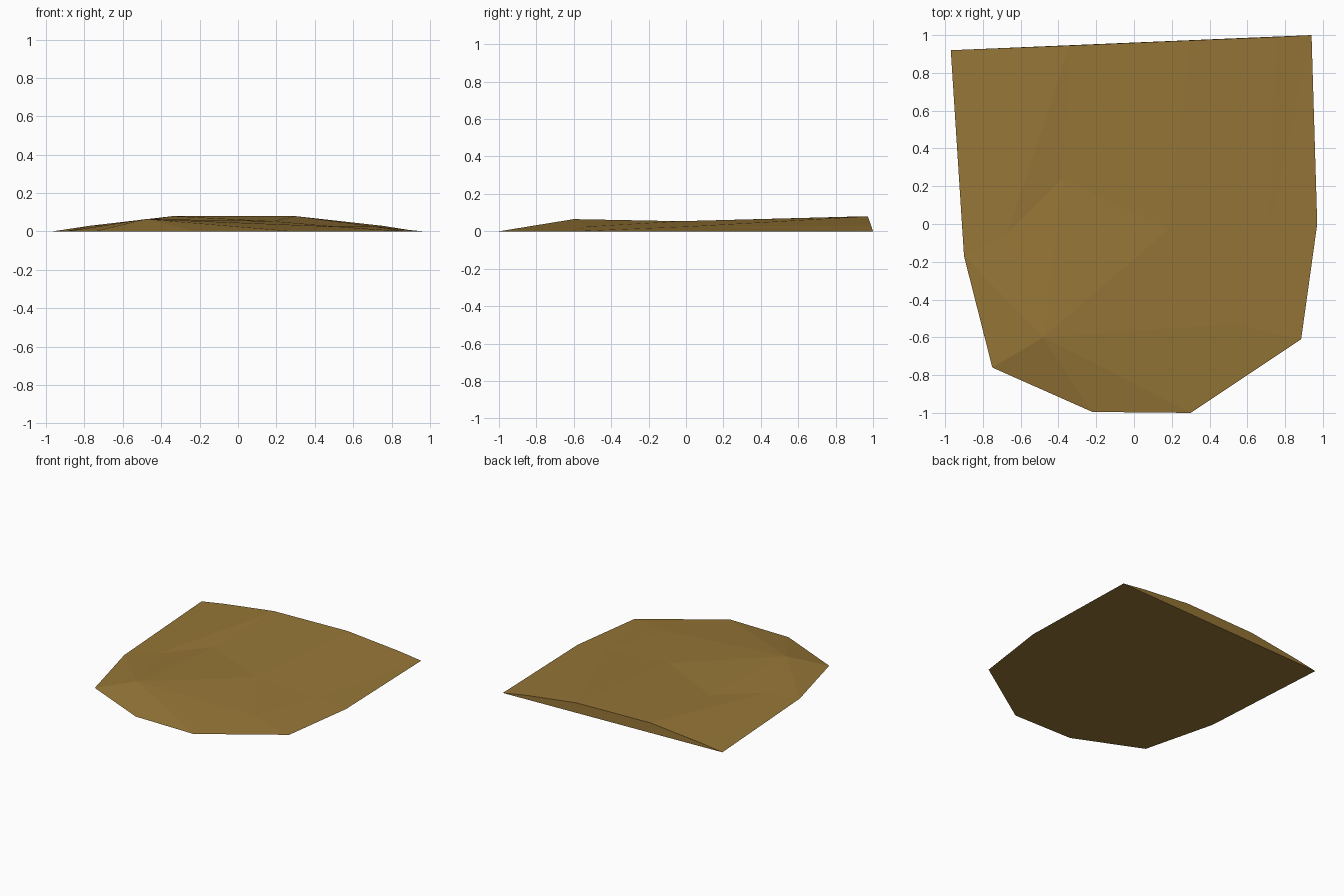
import bpy
import bmesh

cube = bpy.data.objects.get("Cube")
if cube:
    bpy.data.objects.remove(cube, do_unlink=True)

# One earthy brown for the whole mound
earth = bpy.data.materials.new("earth_brown")
earth.use_nodes = True
colour = (0.305, 0.181, 0.038, 1.0)
earth.diffuse_color = colour
shader = earth.node_tree.nodes["Principled BSDF"]
shader.inputs["Base Color"].default_value = colour
shader.inputs["Roughness"].default_value = 0.9

# Rows of the surface from left to right; the ends of each row lie on the ground
rows = {
    "back": [(-0.97, 0.92, 0), (-0.77, 0.928, 0.03), (-0.34, 0.945, 0.08),
             (0.3, 0.972, 0.08), (0.75, 0.99, 0.03), (0.94, 1, 0)],
    "middle": [(-0.9, -0.17, 0), (-0.67, -0.05, 0.03), (-0.38, 0.24, 0.047),
               (0.18, -0.03, 0.054), (0.72, 0, 0.025), (0.97, 0, 0)],
    "front": [(-0.75, -0.76, 0), (-0.48, -0.6, 0.065), (0.52, -0.53, 0.025),
              (0.885, -0.61, 0)],
    "toe": [(-0.22, -0.995, 0), (0.3, -1, 0)],
}

bm = bmesh.new()
verts = {name: [bm.verts.new(p) for p in row] for name, row in rows.items()}


def strip(near, far, steps):
    """Triangulate between two rows, stepping along the near (n) or far (f) one."""
    i = j = 0
    for step in steps:
        a, b = near[i], far[j]
        if step == "n":
            i += 1
            bm.faces.new((a, near[i], b))
        else:
            j += 1
            bm.faces.new((a, far[j], b))


# Faceted top, from the back edge to the toe
back, middle, front, toe = verts.values()
strip(middle, back, "fnfnnffnfn"[0:4] + "nfnffn")
strip(front, middle, "nffnffnf"[0:3] + "fnfnf")
strip(toe, front, "fnff")

# Upright cut wall at the back, and the flat underside
bm.faces.new(back)
bm.faces.new([back[0], middle[0], front[0], *toe,
              front[-1], middle[-1], back[-1]])
bmesh.ops.recalc_face_normals(bm, faces=bm.faces)

mesh = bpy.data.meshes.new("ground_mound")
bm.to_mesh(mesh)
bm.free()
mesh.materials.append(earth)
mound = bpy.data.objects.new("ground_mound", mesh)
bpy.context.collection.objects.link(mound)
